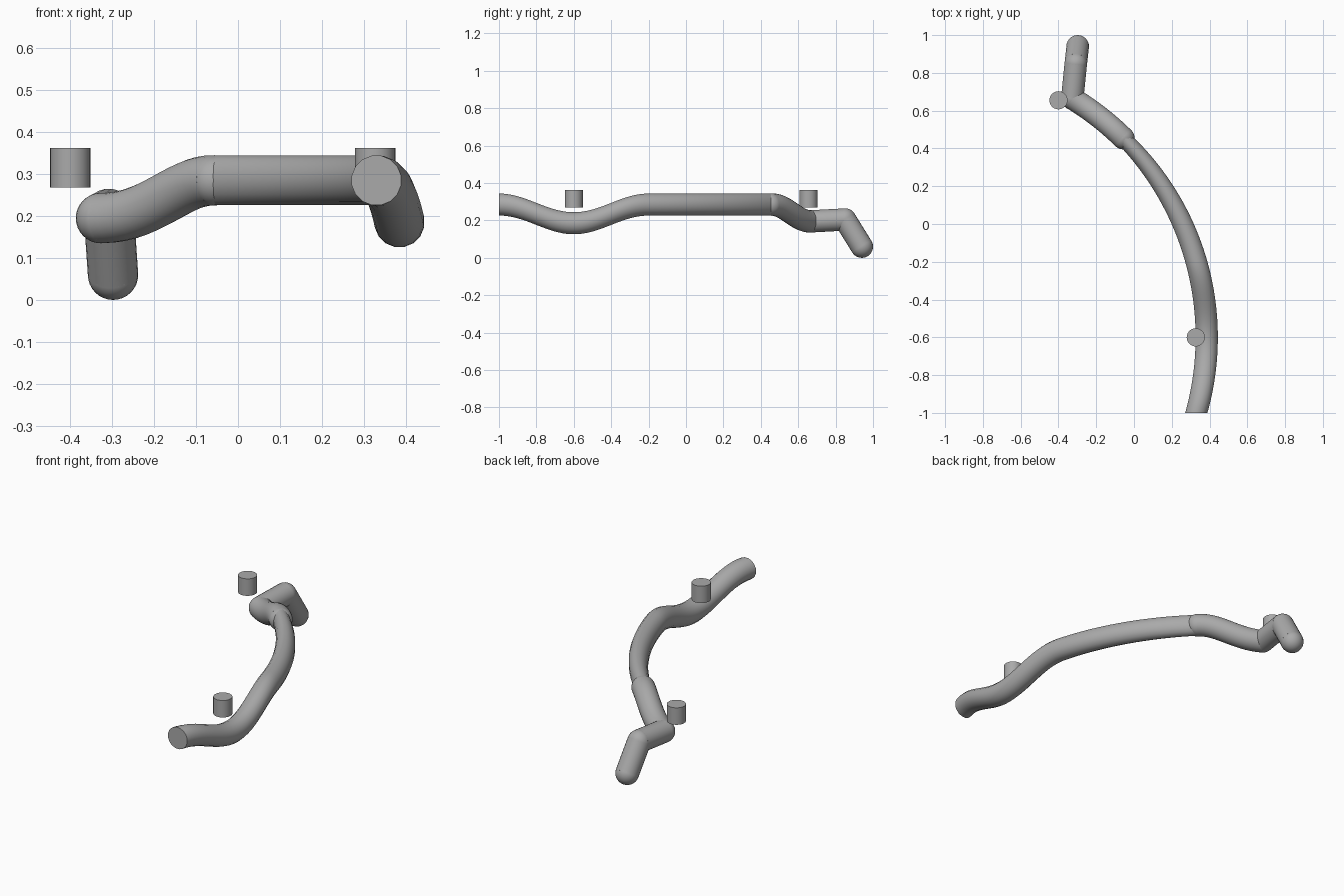
import bpy, bmesh, math
from mathutils import Vector, Matrix

cube = bpy.data.objects.get("Cube")
if cube:
    bpy.data.objects.remove(cube, do_unlink=True)

RADIUS = 0.06
SIDES = 16

grey = bpy.data.materials.new("plain_grey")
grey.use_nodes = True
colour = (0.4, 0.4, 0.4, 1)
grey.diffuse_color = colour
grey.node_tree.nodes["Principled BSDF"].inputs["Base Color"].default_value = colour


def finish(name, bm, angle=40):
    bmesh.ops.recalc_face_normals(bm, faces=bm.faces[:])
    mesh = bpy.data.meshes.new(name)
    bm.to_mesh(mesh)
    bm.free()
    obj = bpy.data.objects.new(name, mesh)
    bpy.context.collection.objects.link(obj)
    mesh.materials.append(grey)
    bpy.ops.object.select_all(action='DESELECT')
    obj.select_set(True)
    bpy.context.view_layer.objects.active = obj
    bpy.ops.object.shade_smooth_by_angle(angle=math.radians(angle))
    return obj


def sweep(bm, path, upright=False, sides=SIDES):
    """Tube along path; upright keeps every section facing the front."""
    rings = []
    for i, p in enumerate(path):
        if upright:
            tangent = Vector((0, 1, 0))
        else:
            tangent = (path[min(i + 1, len(path) - 1)] - path[max(i - 1, 0)]).normalized()
        side = tangent.cross(Vector((0, 0, 1))).normalized()
        up = side.cross(tangent)
        ring = []
        for k in range(sides):
            a = math.tau * (k + 0.5) / sides
            ring.append(bm.verts.new(p + RADIUS * (side * math.cos(a) + up * math.sin(a))))
        rings.append(ring)
    for r0, r1 in zip(rings, rings[1:]):
        for k in range(sides):
            j = (k + 1) % sides
            bm.faces.new((r0[k], r0[j], r1[j], r1[k]))
    bm.faces.new(rings[0])
    bm.faces.new(rings[-1])


def ball(bm, centre):
    bmesh.ops.create_uvsphere(bm, u_segments=24, v_segments=16, radius=RADIUS,
                              matrix=Matrix.Translation(centre))


def arc_x(y):
    return 0.385 - 1.48 + math.sqrt(1.48 ** 2 - (y + 0.6) ** 2)


def rail_z(y):
    if y < -0.2:
        return 0.235 + 0.05 * math.cos(math.tau * (y + 1) / 0.8)
    if y < 0.46:
        return 0.285
    return 0.24 + 0.045 * math.cos(math.pi * (y - 0.46) / 0.205)


def along(y0, y1, n):
    ys = [y0 + (y1 - y0) * i / n for i in range(n + 1)]
    return [Vector((arc_x(y), y, rail_z(y))) for y in ys]


# Long curved rail with a dip near the front
bm = bmesh.new()
sweep(bm, along(-1, 0.46, 56), upright=True)
finish("main_rail", bm)

# Descending rail with rounded ends
bm = bmesh.new()
path = along(0.455, 0.665, 14)
sweep(bm, path, sides=24)
ball(bm, path[0])
ball(bm, path[-1])
finish("descending_rail", bm)

# Level link and drooping end
knee = Vector((-0.308, 0.85, 0.205))
tip = Vector((-0.298, 0.94, 0.06))
for name, a, b in (("level_link", path[-1], knee), ("drooping_end", knee, tip)):
    bm = bmesh.new()
    sweep(bm, [a, b], sides=24)
    ball(bm, b)
    finish(name, bm)

# Two short upright pegs
for name, x, y in (("front_peg", 0.327, -0.6), ("back_peg", -0.4, 0.655)):
    bm = bmesh.new()
    bmesh.ops.create_cone(bm, cap_ends=True, segments=32, radius1=0.048, radius2=0.048,
                          depth=0.094, matrix=Matrix.Translation((x, y, 0.315)))
    finish(name, bm)
